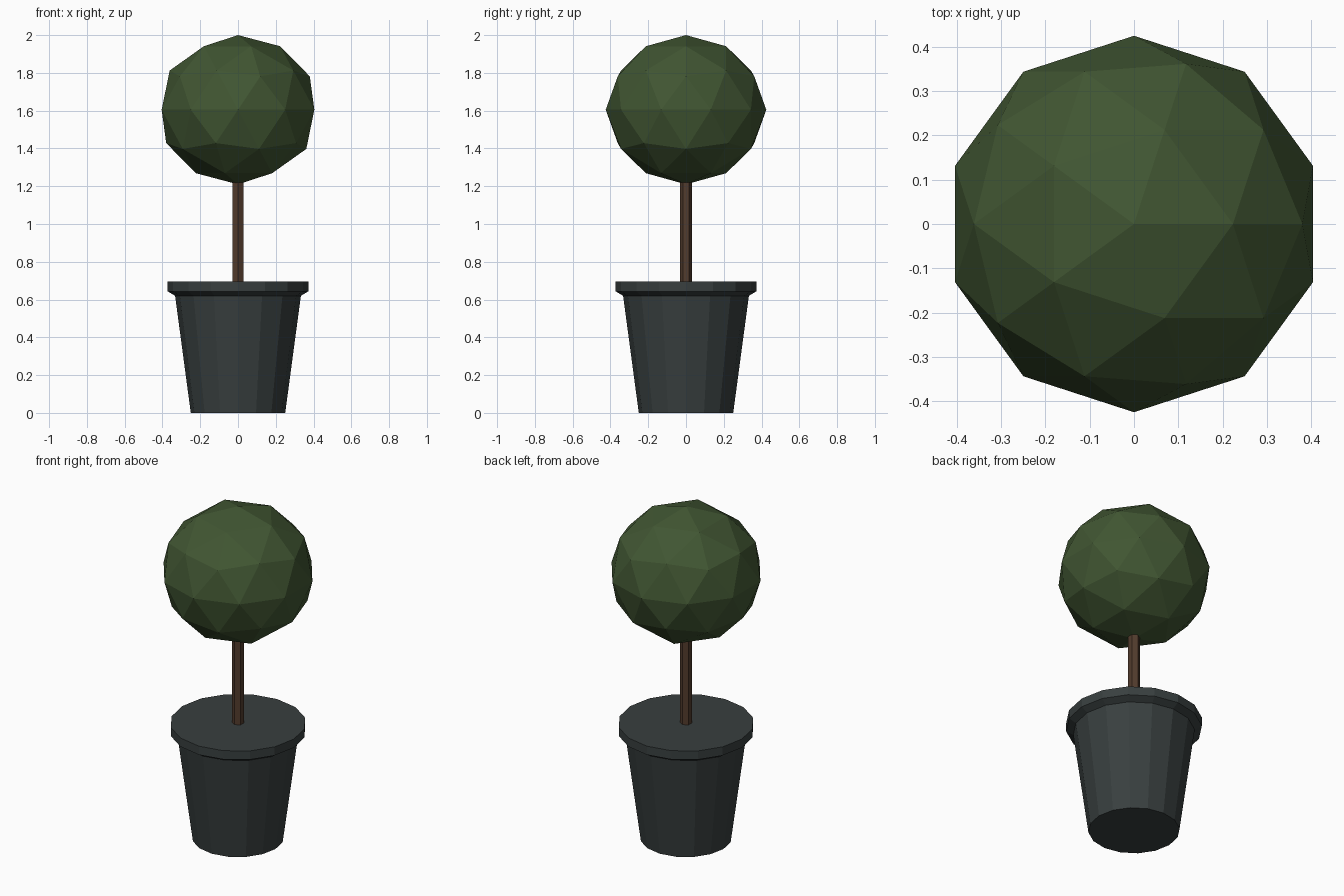
import bpy, bmesh, math

if "Cube" in bpy.data.objects:
    bpy.data.objects.remove(bpy.data.objects["Cube"])


def material(name, rgb):
    m = bpy.data.materials.new(name)
    m.diffuse_color = (*rgb, 1)
    m.use_nodes = True
    m.node_tree.nodes["Principled BSDF"].inputs["Base Color"].default_value = m.diffuse_color
    return m


def lathe(name, profile, sides, mat):
    """Closed solid of revolution from (radius, z) points, capped at both ends."""
    bm = bmesh.new()
    rings = [[bm.verts.new((r * math.sin(2 * math.pi * i / sides),
                            r * math.cos(2 * math.pi * i / sides), z))
              for i in range(sides)] for r, z in profile]
    for a, b in zip(rings, rings[1:]):
        for i in range(sides):
            j = (i + 1) % sides
            bm.faces.new((a[i], a[j], b[j], b[i]))
    bm.faces.new(rings[0])
    bm.faces.new(rings[-1])
    bmesh.ops.recalc_face_normals(bm, faces=bm.faces)
    mesh = bpy.data.meshes.new(name)
    bm.to_mesh(mesh)
    bm.free()
    mesh.materials.append(mat)
    ob = bpy.data.objects.new(name, mesh)
    bpy.context.collection.objects.link(ob)
    return ob


leaf_green = material("leaf green", (0.052, 0.092, 0.032))
bark_brown = material("bark brown", (0.085, 0.045, 0.026))
pot_grey = material("pot grey", (0.040, 0.050, 0.050))

# Tapered pot with a flared rim, filled to the top
lathe("pot", [(0.25, 0), (0.333, 0.62), (0.372, 0.643), (0.372, 0.695)], 16, pot_grey)

# Thin stem running up into the foliage
lathe("trunk", [(0.033, 0.69), (0.033, 1.3)], 6, bark_brown)

# Slightly flattened faceted ball of foliage
bpy.ops.mesh.primitive_ico_sphere_add(subdivisions=2, radius=0.425, location=(0, 0, 1.605))
foliage = bpy.context.object
foliage.name = "foliage"
foliage.scale.z = 0.395 / 0.425
foliage.data.materials.append(leaf_green)
